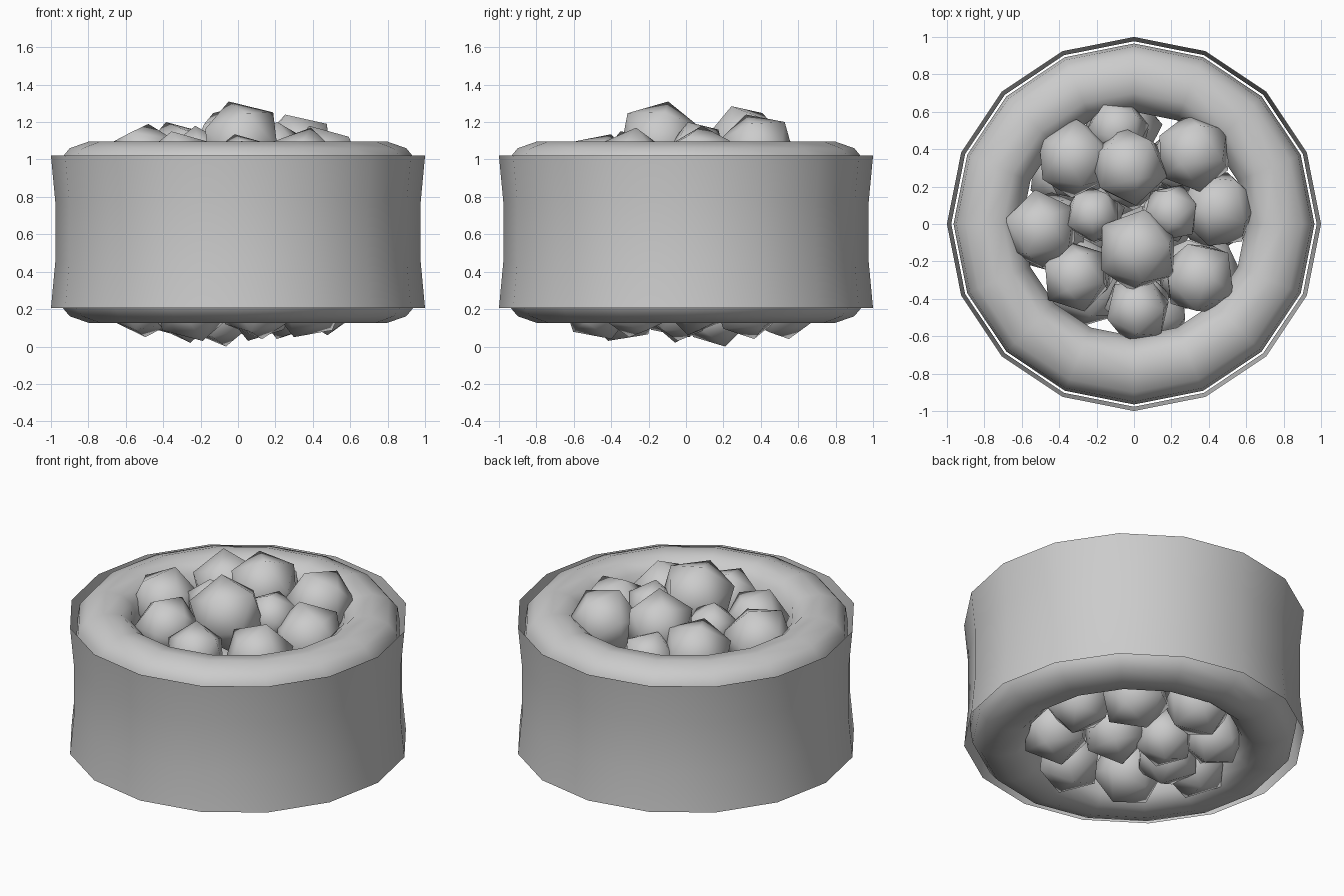
import bpy, bmesh, math, random
from mathutils import Matrix, Vector

if "Cube" in bpy.data.objects:
    bpy.data.objects.remove(bpy.data.objects["Cube"])

random.seed(4)
SIDES = 16


def finish(name, bm, angle):
    bmesh.ops.recalc_face_normals(bm, faces=bm.faces)
    me = bpy.data.meshes.new(name)
    bm.to_mesh(me)
    bm.free()
    ob = bpy.data.objects.new(name, me)
    bpy.context.collection.objects.link(ob)
    bpy.ops.object.select_all(action='DESELECT')
    ob.select_set(True)
    bpy.context.view_layer.objects.active = ob
    bpy.ops.object.shade_smooth_by_angle(angle=math.radians(angle))
    return ob


def lathe(name, profile, closed):
    bm = bmesh.new()
    rings = [[bm.verts.new((r * math.cos(2 * math.pi * i / SIDES),
                            r * math.sin(2 * math.pi * i / SIDES), z))
              for i in range(SIDES)] for r, z in profile]
    pairs = list(zip(rings, rings[1:])) + ([(rings[-1], rings[0])] if closed else [])
    for a, b in pairs:
        for i in range(SIDES):
            j = (i + 1) % SIDES
            bm.faces.new((a[i], a[j], b[j], b[i]))
    return finish(name, bm, 60)


def egg(name, x, y, rad, tip, up=True, tilt=22):
    # low-poly ball whose highest (or lowest) point sits at z = tip
    bm = bmesh.new()
    bmesh.ops.create_icosphere(bm, subdivisions=1, radius=rad / 0.92)
    t = math.radians(tilt)
    rot = (Matrix.Rotation(random.uniform(-t, t), 4, 'X') @
           Matrix.Rotation(random.uniform(-t, t), 4, 'Y') @
           Matrix.Rotation(random.uniform(0, 6.28), 4, 'Z'))
    bmesh.ops.transform(bm, matrix=rot, verts=bm.verts)
    zs = [v.co.z for v in bm.verts]
    bmesh.ops.translate(bm, verts=bm.verts,
                        vec=Vector((x, y, tip - (max(zs) if up else min(zs)))))
    finish(name, bm, 180)


# Thin seaweed sheet, slightly waisted
lathe("seaweed_wrap", [(1.0, 0.205), (0.977, 0.45), (0.977, 0.775), (1.0, 1.02)], False)

# Rounded rice ring, mirrored about mid height
half = [(0.60, 0.92), (0.635, 1.03), (0.70, 1.085), (0.80, 1.095),
        (0.90, 1.06), (0.95, 1.0), (0.965, 0.90)]
lathe("rice_ring", half + [(r, 1.222 - z) for r, z in reversed(half)], True)

# Roe on top: x, y, radius, top height
top = [(0.02, -0.14, .215, 1.31), (-0.03, 0.31, .20, 1.285), (-0.32, 0.35, .20, 1.20),
       (-0.09, 0.51, .16, 1.13), (0.32, 0.38, .20, 1.24), (0.45, 0.08, .205, 1.18),
       (0.20, 0.06, .15, 1.20), (-0.22, 0.05, .145, 1.18), (-0.50, -0.03, .20, 1.19),
       (-0.31, -0.28, .18, 1.15), (0.35, -0.29, .195, 1.17), (0.02, -0.46, .17, 1.135)]
for i, (x, y, r, z) in enumerate(top):
    egg(f"roe_top_{i}", x, y, r, z)
    egg(f"roe_middle_{i}", x * .9, y * .9, r, 0.85)

# Roe underneath: across, along (diagonal axes), radius, lowest height
under = [(-.31, .36, .19, .06), (.02, .43, .20, .04), (.39, .34, .20, .04),
         (-.46, .05, .20, .05), (-.11, .06, .19, .03), (.18, .06, .17, .0),
         (.46, -.06, .18, .06), (-.39, -.28, .19, .04), (-.05, -.42, .20, .03),
         (.19, -.22, .19, .02), (.34, -.38, .19, .05)]
c, s = math.cos(math.radians(42)), math.sin(math.radians(42))
for i, (u, v, r, z) in enumerate(under):
    egg(f"roe_under_{i}", -u * c + v * s, u * s + v * c, r, z, up=False)
